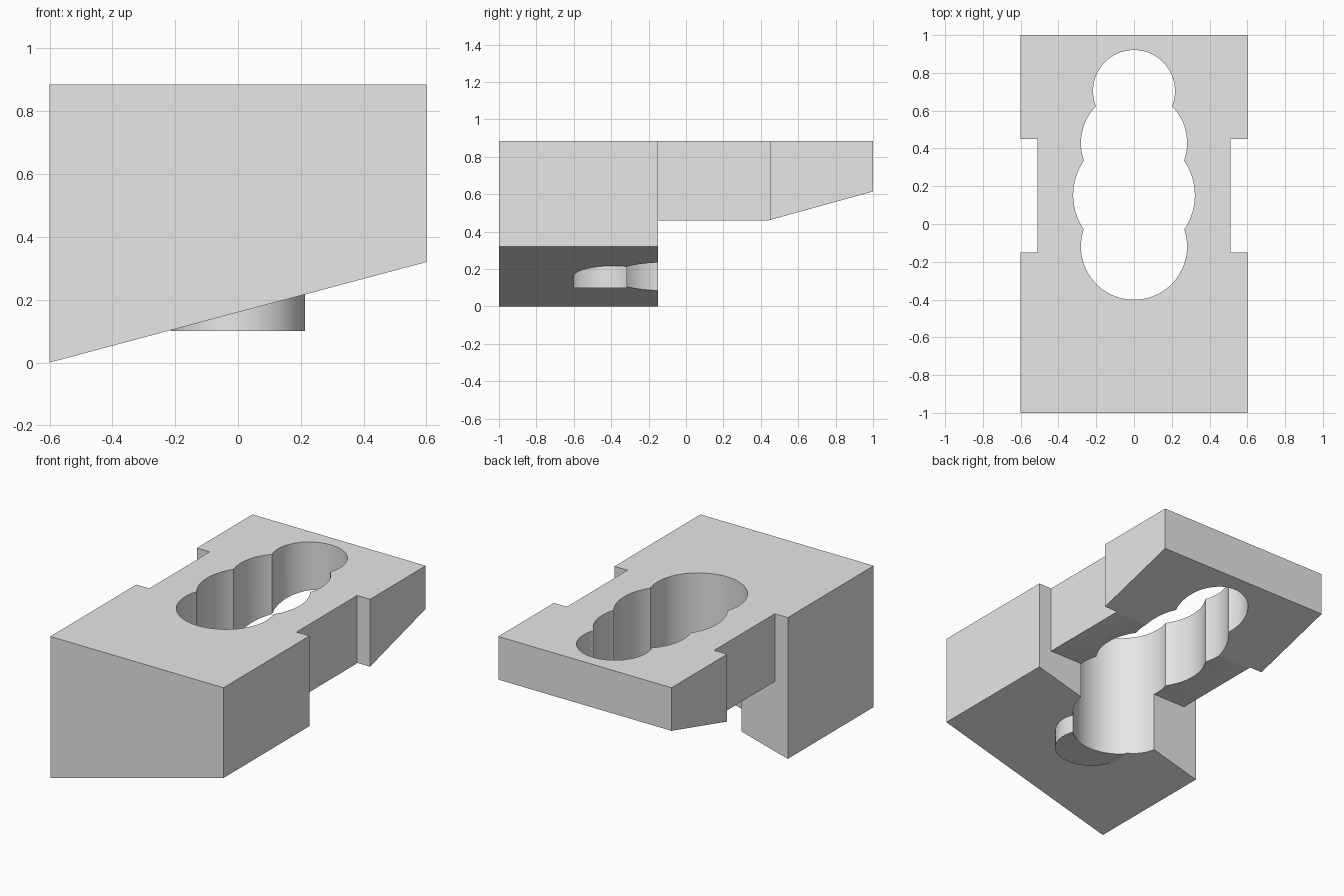
import bpy, bmesh, math
from mathutils import Vector

cube = bpy.data.objects.get("Cube")
if cube:
    bpy.data.objects.remove(cube, do_unlink=True)

grey = bpy.data.materials.new("plain grey")
grey.use_nodes = True
grey.diffuse_color = (0.8, 0.8, 0.8, 1)
grey.node_tree.nodes["Principled BSDF"].inputs["Base Color"].default_value = (0.8, 0.8, 0.8, 1)


def prism(name, outline, direction):
    """Solid made by sweeping a flat outline along a direction."""
    bm = bmesh.new()
    face = bm.faces.new([bm.verts.new(p) for p in outline])
    swept = bmesh.ops.extrude_face_region(bm, geom=[face])["geom"]
    moved = [g for g in swept if isinstance(g, bmesh.types.BMVert)]
    bmesh.ops.translate(bm, verts=moved, vec=Vector(direction))
    bmesh.ops.recalc_face_normals(bm, faces=bm.faces)
    mesh = bpy.data.meshes.new(name)
    bm.to_mesh(mesh)
    bm.free()
    mesh.materials.append(grey)
    obj = bpy.data.objects.new(name, mesh)
    bpy.context.collection.objects.link(obj)
    return obj


def cylinder(name, y, radius, bottom, top, sides=96):
    turn = [2 * math.pi * i / sides for i in range(sides)]
    ring = [(radius * math.cos(a), y + radius * math.sin(a), bottom) for a in turn]
    return prism(name, ring, (0, 0, top - bottom))


def combine(target, tool, operation):
    """Apply a boolean and discard the tool solid."""
    mod = target.modifiers.new(tool.name, 'BOOLEAN')
    mod.operation, mod.solver, mod.object = operation, 'EXACT', tool
    bpy.ops.object.select_all(action='DESELECT')
    bpy.context.view_layer.objects.active = target
    target.select_set(True)
    bpy.ops.object.modifier_apply(modifier=mod.name)
    bpy.data.objects.remove(tool, do_unlink=True)


# Body: deep front block with a thinner tongue behind it
side = [(-1, -0.1), (-0.15, -0.1), (-0.15, 0.46), (0.44, 0.46),
        (1, 0.615), (1, 0.885), (-1, 0.885)]
body = prism("slotted_block", [(-0.6, y, z) for y, z in side], (1.2, 0, 0))

# Sloping underside of the front block
wedge = [(-0.9, -0.08), (0.9, 0.4), (0.9, -0.5), (-0.9, -0.5)]
combine(body, prism("underside_cut", [(x, -1.2, z) for x, z in wedge], (0, 1.2, 0)), 'DIFFERENCE')

# Matching notches in both sides of the tongue
for s in (-1, 1):
    notch = [(s * 0.51, -0.15, -1), (s * 0.8, -0.15, -1), (s * 0.8, 0.45, -1), (s * 0.51, 0.45, -1)]
    combine(body, prism("side_notch", notch, (0, 0, 3)), 'DIFFERENCE')

# Round peg under the slope, then the chain of overlapping bores
combine(body, cylinder("peg", -0.388, 0.214, 0.1, 0.6), 'UNION')
for y, radius in ((-0.12, 0.281), (0.153, 0.322), (0.428, 0.281), (0.704, 0.217)):
    combine(body, cylinder("bore", y, radius, -1, 2), 'DIFFERENCE')

bpy.ops.object.shade_smooth_by_angle(angle=math.radians(20))
